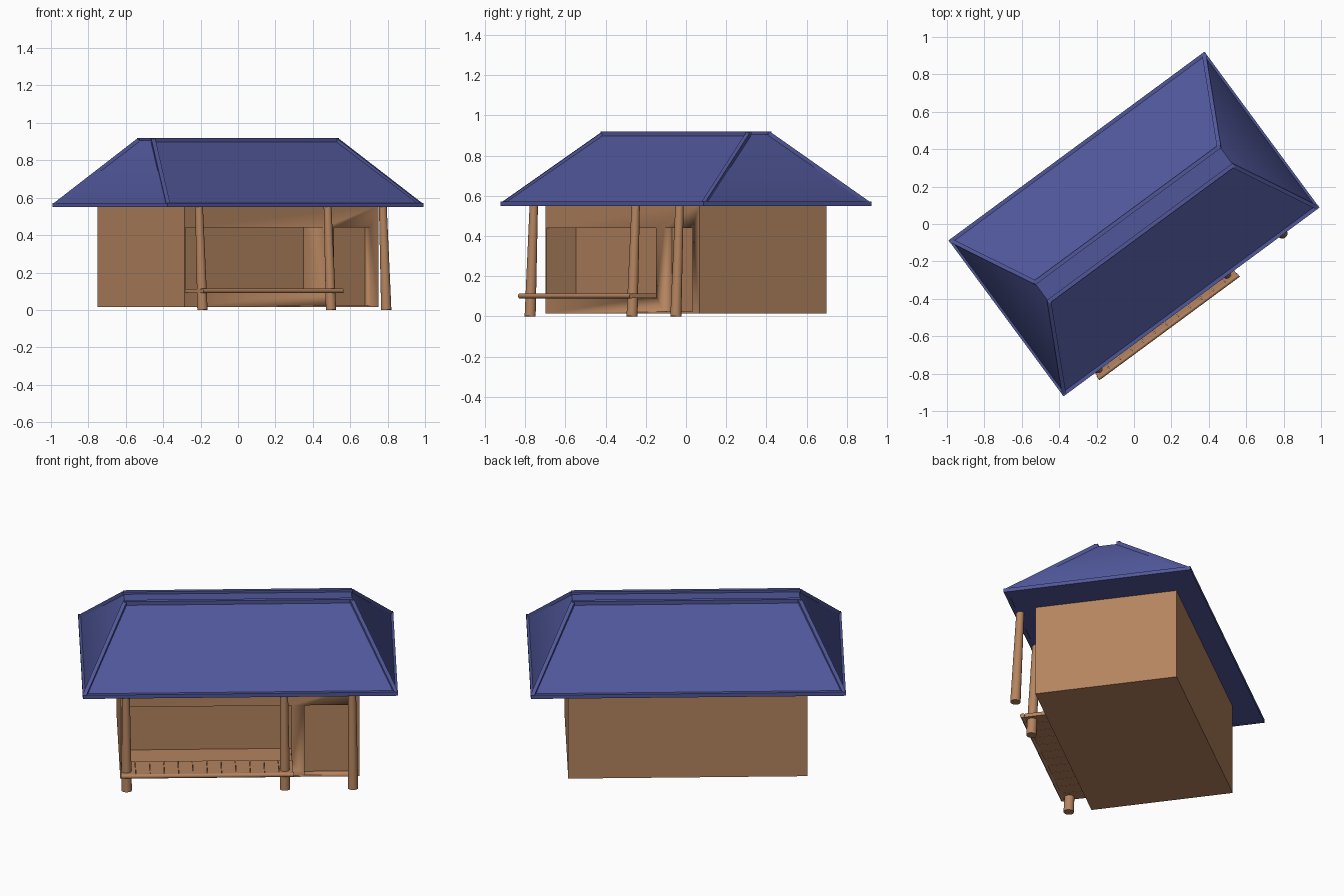
import bpy, bmesh, math
from mathutils import Matrix, Vector

if "Cube" in bpy.data.objects:
    bpy.data.objects.remove(bpy.data.objects["Cube"])

TURN = Matrix.Rotation(math.radians(36.4), 4, 'Z')   # the whole hut is turned on the grid


def material(name, color):
    m = bpy.data.materials.new(name)
    m.diffuse_color = (*color, 1)
    m.use_nodes = True
    m.node_tree.nodes["Principled BSDF"].inputs["Base Color"].default_value = m.diffuse_color
    return m


WOOD = material("warm_wood", (0.46, 0.23, 0.115))
ROOF = material("blue_roof", (0.08, 0.095, 0.32))


def finish(name, bm, mat):
    bmesh.ops.recalc_face_normals(bm, faces=bm.faces)
    me = bpy.data.meshes.new(name)
    bm.to_mesh(me)
    bm.free()
    me.transform(TURN)
    ob = bpy.data.objects.new(name, me)
    bpy.context.collection.objects.link(ob)
    me.materials.append(mat)
    bpy.ops.object.select_all(action='DESELECT')
    ob.select_set(True)
    bpy.context.view_layer.objects.active = ob
    bpy.ops.object.shade_smooth_by_angle(angle=math.radians(35))
    return ob


def add_box(bm, lo, hi):
    lo, hi = Vector(lo), Vector(hi)
    bmesh.ops.create_cube(bm, size=1, matrix=Matrix.Translation((lo + hi) / 2)
                          @ Matrix.Diagonal((*(hi - lo), 1)))


def box(name, lo, hi, mat):
    bm = bmesh.new()
    add_box(bm, lo, hi)
    return finish(name, bm, mat)


def add_beam(bm, a, b, r1, r2=None, sides=12):
    a, b = Vector(a), Vector(b)
    d = b - a
    spin = Matrix.Rotation(math.pi / sides, 4, 'Z')
    rot = d.to_track_quat('Z', 'Y').to_matrix().to_4x4()
    bmesh.ops.create_cone(bm, cap_ends=True, segments=sides, radius1=r1, radius2=r2 or r1,
                          depth=d.length, matrix=Matrix.Translation((a + b) / 2) @ rot @ spin)


# walls with a wide front opening and a door niche
walls = box("walls", (-0.645, -0.392, 0.015), (0.645, 0.392, 0.56), WOOD)
openings = [((-0.637, -0.5, 0.10), (0.28, -0.21, 0.44)),
            ((0.35, -0.5, 0.025), (0.588, -0.345, 0.44))]
for lo, hi in openings:
    cutter = box("opening_cutter", lo, hi, WOOD)
    cutter.hide_render = True
    mod = walls.modifiers.new("opening", 'BOOLEAN')
    mod.operation = 'DIFFERENCE'
    mod.solver = 'EXACT'
    mod.object = cutter
    bpy.context.view_layer.objects.active = walls
    bpy.ops.object.modifier_apply(modifier=mod.name)
    bpy.data.objects.remove(cutter)

# porch floor: planks and a front log
bm = bmesh.new()
n, u0, u1 = 12, -0.642, 0.285
step = (u1 - u0) / n
for i in range(n):
    add_box(bm, (u0 + i * step + 0.001, -0.555, 0.092),
            (u0 + (i + 1) * step - 0.001, -0.385, 0.113))
finish("porch_planks", bm, WOOD)
bm = bmesh.new()
add_beam(bm, (u0 - 0.003, -0.55, 0.102), (u1 + 0.003, -0.55, 0.102), 0.013)
finish("porch_front_log", bm, WOOD)

# leaning tapered posts
for i, u in enumerate((-0.613, 0.241, 0.608)):
    bm = bmesh.new()
    add_beam(bm, (u, -0.511, 0.0), (u - 0.004, -0.485, 0.565), 0.028, 0.021, 16)
    finish(f"porch_post_{i + 1}", bm, WOOD)

# hipped roof body with a narrow flat top
bm = bmesh.new()
signs = ((-1, -1), (1, -1), (1, 1), (-1, 1))
rings = [[bm.verts.new((sx * a, sy * b, z)) for sx, sy in signs]
         for a, b, z in ((0.843, 0.511, 0.552), (0.843, 0.511, 0.562), (0.614, 0.062, 0.905))]
bm.faces.new(rings[0])
bm.faces.new(rings[-1])
for low, high in zip(rings, rings[1:]):
    for i in range(4):
        j = (i + 1) % 4
        bm.faces.new((low[i], low[j], high[j], high[i]))
finish("roof_body", bm, ROOF)

# trim along eaves, hips and the two ridge lines
bm = bmesh.new()
eave = [Vector((sx * 0.839, sy * 0.507, 0.561)) for sx, sy in signs]
top = [Vector((sx * 0.610, sy * 0.062, 0.908)) for sx, sy in signs]
R = 0.0155
for i in range(4):
    d = (eave[(i + 1) % 4] - eave[i]).normalized() * 0.011
    add_beam(bm, eave[i] - d, eave[(i + 1) % 4] + d, R, sides=4)
    add_beam(bm, eave[i], top[i], R, sides=4)
for a, b in ((0, 1), (3, 2)):
    add_beam(bm, top[a] - Vector((0.008, 0, 0)), top[b] + Vector((0.008, 0, 0)), R, sides=4)
finish("roof_trim", bm, ROOF)
